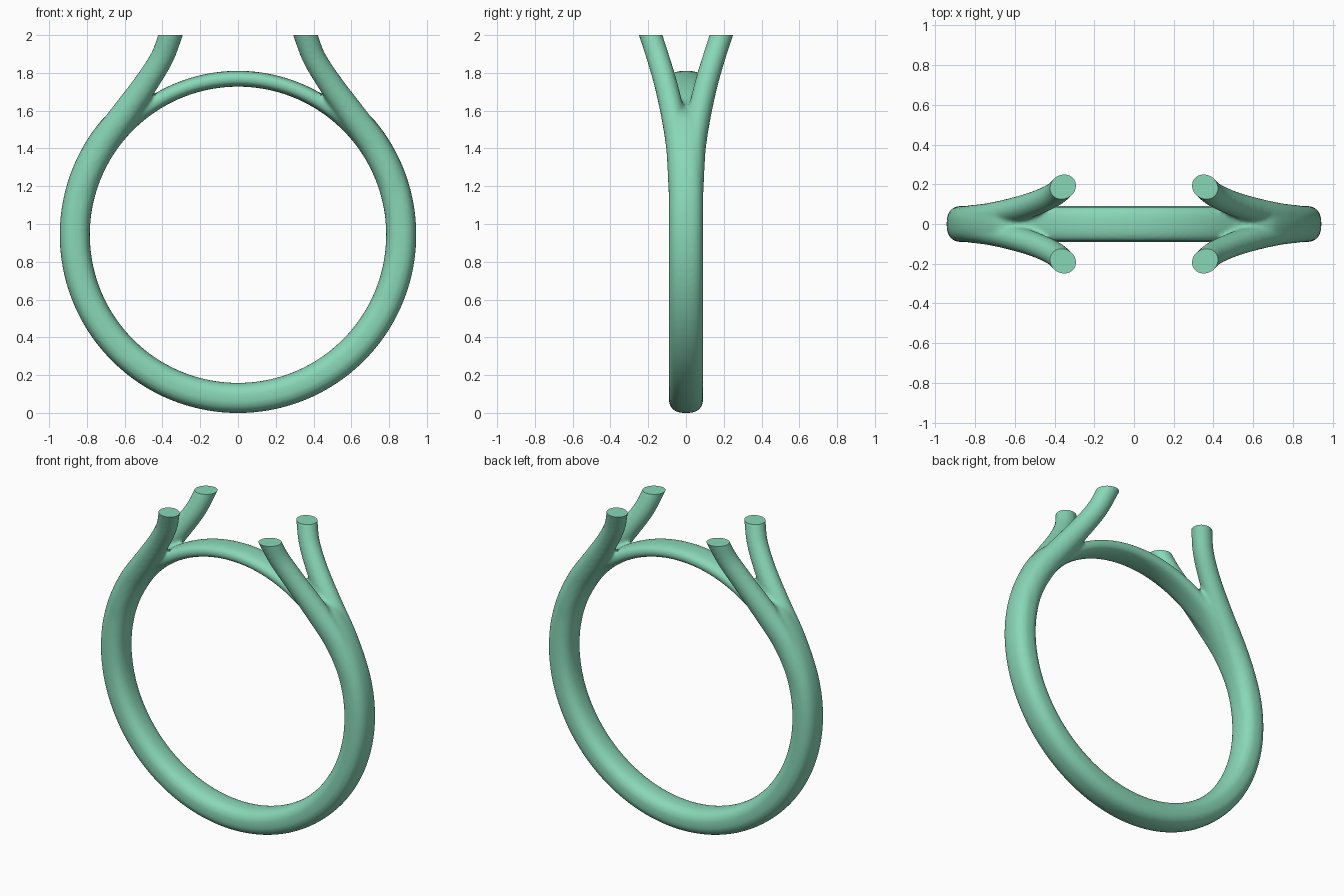
import bpy, bmesh, math
from mathutils import Vector

if "Cube" in bpy.data.objects:
    bpy.data.objects.remove(bpy.data.objects["Cube"])

CENTRE_Z, INNER_R = 0.943, 0.784


def smoothstep(lo, hi, v):
    t = min(1, max(0, (v - lo) / (hi - lo)))
    return t * t * (3 - 2 * t)


def section(centre, normal, side, a, b, power, count=32):
    """Superellipse cross-section: a along normal, b along side."""
    pts = []
    for i in range(count):
        t = 2 * math.pi * i / count
        c, s = math.cos(t), math.sin(t)
        pts.append(centre
                   + normal * a * math.copysign(abs(c) ** (2 / power), c)
                   + side * b * math.copysign(abs(s) ** (2 / power), s))
    return pts


def skin(bm, rings, closed):
    """Bridge consecutive cross-sections with quads."""
    loops = [[bm.verts.new(p) for p in ring] for ring in rings]
    n = len(loops[0])
    pairs = list(zip(loops, loops[1:]))
    if closed:
        pairs.append((loops[-1], loops[0]))
    for r, q in pairs:
        for i in range(n):
            j = (i + 1) % n
            bm.faces.new((r[i], r[j], q[j], q[i]))
    if not closed:
        bm.faces.new(loops[0])
        bm.faces.new(loops[-1])


def catmull(pts, steps=8):
    p = [pts[0]] + pts + [pts[-1]]
    out = []
    for k in range(1, len(p) - 2):
        for i in range(steps):
            t = i / steps
            out.append([0.5 * (2 * b + (c - a) * t + (2 * a - 5 * b + 4 * c - d) * t * t
                               + (3 * b - a - 3 * c + d) * t ** 3)
                        for a, b, c, d in zip(*p[k - 1:k + 3])])
    return out + [list(pts[-1])]


bm = bmesh.new()

# Band: full thickness round the finger, thin bridge between the prongs
band = []
for i in range(192):
    ang = 2 * math.pi * i / 192
    from_top = math.degrees(min(ang, 2 * math.pi - ang))
    k = smoothstep(34, 50, from_top)
    thick = 0.084 + 0.076 * k
    out = Vector((math.sin(ang), 0, math.cos(ang)))
    centre = Vector((0, 0, CENTRE_Z)) + out * (INNER_R + thick / 2)
    band.append(section(centre, out, Vector((0, 1, 0)), thick / 2, 0.087 + 0.004 * k, 2.5))
skin(bm, band, True)

# Prongs: x, y, z, in-plane radius, sideways radius
PRONG = [(0.862, 0.020, 0.95, 0.070, 0.060),
         (0.823, 0.030, 1.20, 0.074, 0.064),
         (0.733, 0.041, 1.40, 0.075, 0.064),
         (0.605, 0.070, 1.58, 0.071, 0.063),
         (0.490, 0.107, 1.74, 0.065, 0.061),
         (0.403, 0.148, 1.88, 0.062, 0.060),
         (0.358, 0.187, 2.00, 0.063, 0.060),
         (0.335, 0.210, 2.07, 0.063, 0.060)]
path = catmull(PRONG)
for sx in (-1, 1):
    for sy in (-1, 1):
        pts = [Vector((sx * p[0], sy * p[1], p[2])) for p in path]
        rings = []
        for i, p in enumerate(path):
            tan = (pts[min(i + 1, len(pts) - 1)] - pts[max(i - 1, 0)]).normalized()
            y = Vector((0, 1, 0))
            side = (y - tan * y.dot(tan)).normalized()
            rings.append(section(pts[i], tan.cross(side), side, p[3], p[4], 2))
        skin(bm, rings, False)
bmesh.ops.recalc_face_normals(bm, faces=bm.faces)

mesh = bpy.data.meshes.new("ring_shank")
bm.to_mesh(mesh)
bm.free()
ring = bpy.data.objects.new("ring_shank", mesh)
bpy.context.collection.objects.link(ring)

# Fuse band and prongs into one softly blended surface
remesh = ring.modifiers.new("fuse", 'REMESH')
remesh.mode = 'VOXEL'
remesh.voxel_size = 0.011
soft = ring.modifiers.new("soften", 'SMOOTH')
soft.factor = 0.5
soft.iterations = 6
bpy.context.view_layer.update()
fused = bpy.data.meshes.new_from_object(ring.evaluated_get(bpy.context.evaluated_depsgraph_get()))
ring.modifiers.clear()
ring.data = fused

# Cut the prong tips flat at the seat height
bm = bmesh.new()
bm.from_mesh(fused)
bmesh.ops.bisect_plane(bm, geom=bm.verts[:] + bm.edges[:] + bm.faces[:],
                       plane_co=(0, 0, 2), plane_no=(0, 0, 1), clear_outer=True)
bmesh.ops.holes_fill(bm, edges=[e for e in bm.edges if e.is_boundary], sides=0)
bmesh.ops.recalc_face_normals(bm, faces=bm.faces)
bm.to_mesh(fused)
bm.free()

mat = bpy.data.materials.new("mint")
mat.diffuse_color = (0.25, 0.68, 0.48, 1)
mat.use_nodes = True
mat.node_tree.nodes["Principled BSDF"].inputs["Base Color"].default_value = mat.diffuse_color
fused.materials.clear()
fused.materials.append(mat)

bpy.context.view_layer.objects.active = ring
ring.select_set(True)
bpy.ops.object.shade_smooth_by_angle(angle=math.radians(40))
